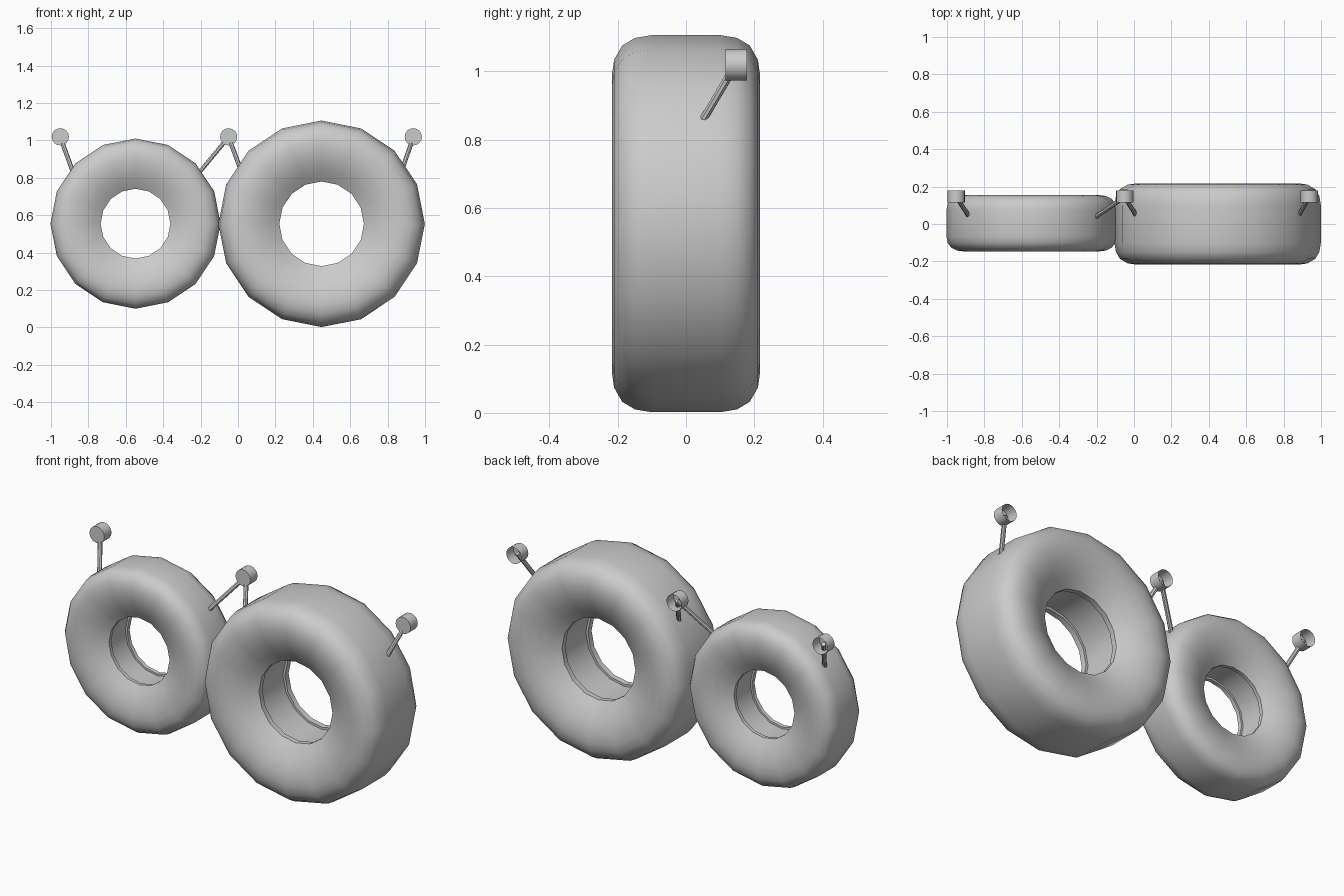
import bpy, bmesh, math
from mathutils import Vector

if "Cube" in bpy.data.objects:
    bpy.data.objects.remove(bpy.data.objects["Cube"])


def finish(bm, name, recalc=True):
    if recalc:
        bmesh.ops.recalc_face_normals(bm, faces=bm.faces)
    me = bpy.data.meshes.new(name)
    bm.to_mesh(me)
    bm.free()
    ob = bpy.data.objects.new(name, me)
    bpy.context.collection.objects.link(ob)
    bpy.ops.object.select_all(action='DESELECT')
    ob.select_set(True)
    bpy.context.view_layer.objects.active = ob
    bpy.ops.object.shade_smooth_by_angle(angle=math.radians(40))
    return ob


def lathe(name, profile, center, n, closed):
    """Spin (y, radius) points around the y axis through center."""
    bm = bmesh.new()
    c = Vector(center)
    rings = []
    for y, r in profile:
        if r == 0:
            rings.append([bm.verts.new(c + Vector((0, y, 0)))] * n)
        else:
            rings.append([bm.verts.new(c + Vector((r * math.cos(2 * math.pi * i / n), y,
                                                   r * math.sin(2 * math.pi * i / n))))
                          for i in range(n)])
    for k in range(len(rings) if closed else len(rings) - 1):
        a, b = rings[k], rings[(k + 1) % len(rings)]
        for i in range(n):
            j = (i + 1) % n
            vs = list(dict.fromkeys((a[i], a[j], b[j], b[i])))
            bm.faces.new(vs)
    return finish(bm, name)


# Half of the tyre section, hole to tread: (half width, radius) as fractions
HALF = [(0.46, 0.435), (0.46, 0.412), (0.60, 0.410), (0.76, 0.50), (0.90, 0.60),
        (0.98, 0.70), (1.0, 0.79), (0.97, 0.87), (0.86, 0.945), (0.69, 0.985), (0.46, 1.0)]


def tyre(name, center, radius, half_width):
    prof = [(y * half_width, r * radius) for y, r in HALF]
    prof += [(-y, r) for y, r in reversed(prof)]
    lathe(name, prof, center, 16, True)


def rod(name, a, b, radius=0.012, n=8):
    a, b = Vector(a), Vector(b)
    d = b - a
    bm = bmesh.new()
    bmesh.ops.create_cone(bm, cap_ends=True, segments=n, radius1=radius,
                          radius2=radius, depth=d.length)
    bmesh.ops.rotate(bm, verts=bm.verts, matrix=d.to_track_quat('Z', 'Y').to_matrix())
    bmesh.ops.translate(bm, verts=bm.verts, vec=(a + b) / 2)
    finish(bm, name)


# Two tyres side by side
tyre("small_tyre", (-0.548, 0.004, 0.555), 0.455, 0.151)
tyre("large_tyre", (0.447, 0, 0.554), 0.552, 0.217)

# Anchor cups, closed at the front and open at the back
for label, x in (("left", -0.95), ("middle", -0.05), ("right", 0.937)):
    lathe(label + "_cup", [(0.115, 0), (0.115, 0.046), (0.178, 0.046)],
          (x, 0, 1.019), 16, False)

# Tie rods from each cup down into the tread
for label, x, end in (("left", -0.95, (-0.882, 0.04, 0.83)),
                      ("middle_left", -0.05, (-0.21, 0.035, 0.825)),
                      ("middle_right", -0.05, (0.012, 0.045, 0.85)),
                      ("right", 0.937, (0.88, 0.045, 0.85))):
    rod(label + "_rod", (x, 0.145, 1.018), end)
